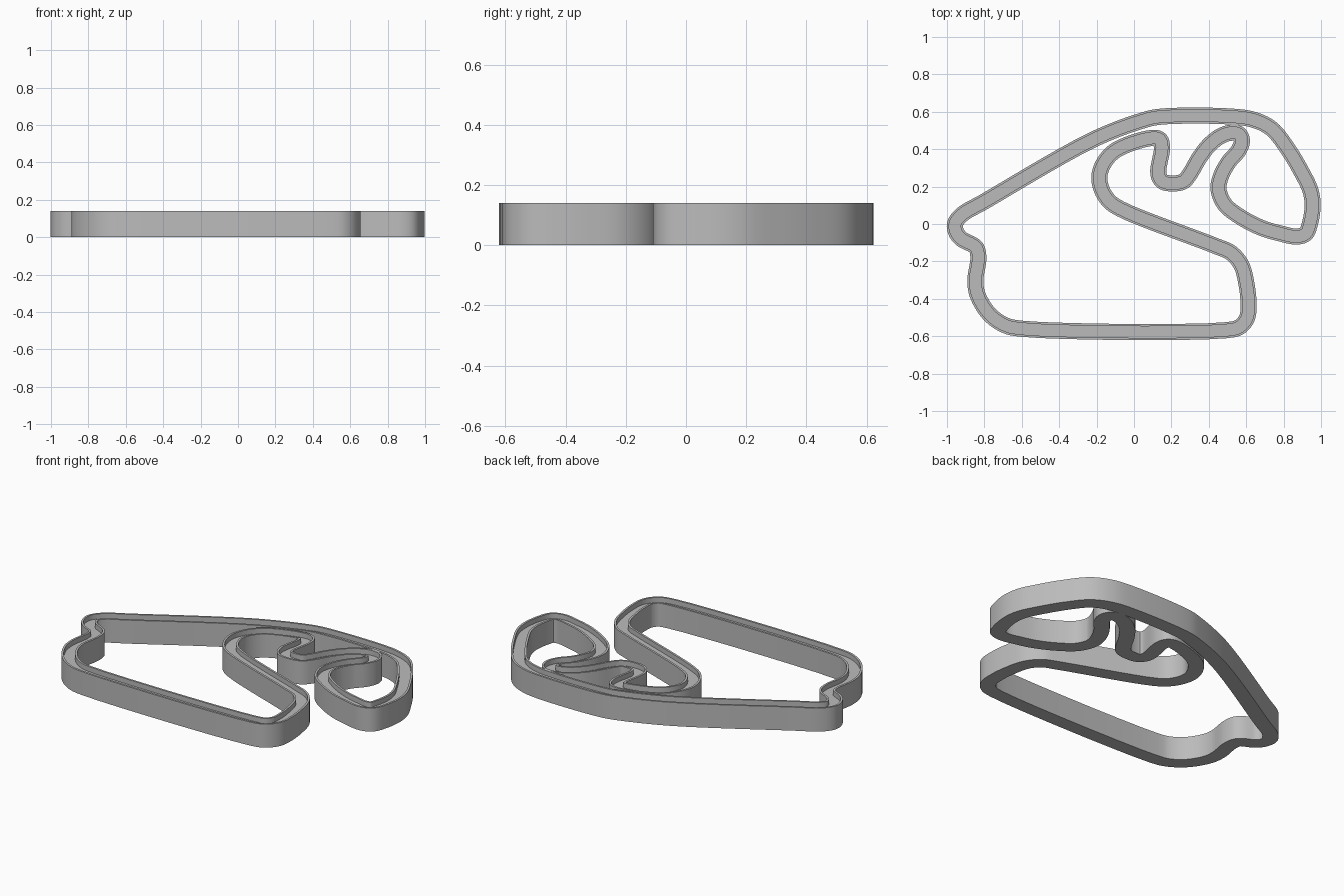
import bpy
import bmesh
from math import radians
from mathutils import Vector

default_cube = bpy.data.objects.get("Cube")
if default_cube:
    bpy.data.objects.remove(default_cube, do_unlink=True)

HEIGHT = 0.14
HALF_WIDTH = 0.043
RIM = 0.012
CHANNEL_DEPTH = 0.03
STEPS = 7

# Centre line of the circuit, one stretch at a time, clockwise from the left tip
back_straight = [(-.957, 0), (-.92, .05), (-.8, .12), (-.217, .452), (.045, .553), (.135, .573)]
right_sweep = [(.51, .575), (.64, .557), (.735, .51), (.82, .405), (.895, .28), (.943, .18),
               (.955, .1), (.94, .0), (.918, -.052), (.87, -.067)]
right_loop = [(.78, -.05), (.68, -.02), (.565, .04), (.485, .105), (.452, .185), (.463, .25),
              (.505, .33), (.56, .395), (.577, .445), (.562, .48), (.52, .488)]
infield = [(.467, .472), (.405, .425), (.35, .355), (.3, .27), (.265, .228), (.21, .217),
           (.152, .228), (.13, .27), (.15, .41), (.138, .452), (.095, .46)]
middle_bend = [(-.088, .4), (-.152, .34), (-.184, .265), (-.178, .2), (-.14, .13), (-.077, .083)]
front_corner = [(.43, -.115), (.52, -.155), (.575, -.222), (.602, -.325), (.612, -.42),
                (.605, -.5), (.565, -.55), (.49, -.568)]
left_side = [(-.6, -.56), (-.692, -.54), (-.775, -.48), (-.837, -.377), (-.848, -.3),
             (-.832, -.18), (-.845, -.125), (-.922, -.08), (-.95, -.045)]

stretches = (back_straight, right_sweep, right_loop, infield, middle_bend, front_corner, left_side)
knots = [Vector(p) for stretch in stretches for p in stretch]


def smooth_loop(points):
    """Closed centripetal spline through the points."""
    result = []
    count = len(points)
    for i in range(count):
        a, b, c, d = (points[(i + k) % count] for k in (-1, 0, 1, 2))
        ta = (b - a).length ** 0.5
        tb = (c - b).length ** 0.5
        tc = (d - c).length ** 0.5
        start = c - b + tb * ((b - a) / ta - (c - a) / (ta + tb))
        end = c - b + tb * ((d - c) / tc - (d - b) / (tb + tc))
        for s in range(STEPS):
            t = s / STEPS
            result.append(b + start * t + (3 * (c - b) - 2 * start - end) * t ** 2
                          + (2 * (b - c) + start + end) * t ** 3)
    return result


def offset_loop(line, distance):
    """Shift the loop sideways; folded points on tight bends collapse to one corner."""
    count = len(line)
    shifted = []
    valid = []
    for i, point in enumerate(line):
        along = (line[(i + 1) % count] - line[i - 1]).normalized()
        moved = point + Vector((-along.y, along.x)) * distance
        nearest = min((moved - line[(i + k) % count]).length for k in range(-25, 26))
        shifted.append(moved)
        valid.append(nearest > abs(distance) * 0.97)
    result = []
    for i in range(count):
        if valid[i]:
            result.append(shifted[i])
            continue
        before = next(k for k in range(1, count) if valid[i - k])
        after = next(k for k in range(1, count) if valid[(i + k) % count])
        result.append((shifted[i - before] + shifted[(i + after) % count]) / 2)
    return result


def sweep(name, line, profile, material):
    """Sweep a closed profile of (sideways, height) pairs around the loop."""
    bm = bmesh.new()
    rings = []
    for side, z in profile:
        rings.append([bm.verts.new((p.x, p.y, z)) for p in offset_loop(line, side)])
    count = len(line)
    for r, ring in enumerate(rings):
        other = rings[(r + 1) % len(rings)]
        for i in range(count):
            j = (i + 1) % count
            bm.faces.new((ring[i], ring[j], other[j], other[i]))
    bmesh.ops.remove_doubles(bm, verts=bm.verts, dist=0.0002)
    bmesh.ops.recalc_face_normals(bm, faces=bm.faces)
    mesh = bpy.data.meshes.new(name)
    bm.to_mesh(mesh)
    bm.free()
    mesh.materials.append(material)
    obj = bpy.data.objects.new(name, mesh)
    bpy.context.collection.objects.link(obj)
    return obj


# Single grey material
grey = bpy.data.materials.new("plain grey")
grey.use_nodes = True
colour = (0.5, 0.5, 0.5, 1)
grey.diffuse_color = colour
grey.node_tree.nodes["Principled BSDF"].inputs["Base Color"].default_value = colour

# Track wall with a thin raised rim along both edges
inner = HALF_WIDTH - RIM
floor = HEIGHT - CHANNEL_DEPTH
section = [(-HALF_WIDTH, 0), (-HALF_WIDTH, HEIGHT), (-inner, HEIGHT), (-inner, floor),
           (inner, floor), (inner, HEIGHT), (HALF_WIDTH, HEIGHT), (HALF_WIDTH, 0)]
track = sweep("track_wall", smooth_loop(knots), section, grey)

bpy.ops.object.select_all(action='DESELECT')
track.select_set(True)
bpy.context.view_layer.objects.active = track
bpy.ops.object.shade_smooth_by_angle(angle=radians(30))
